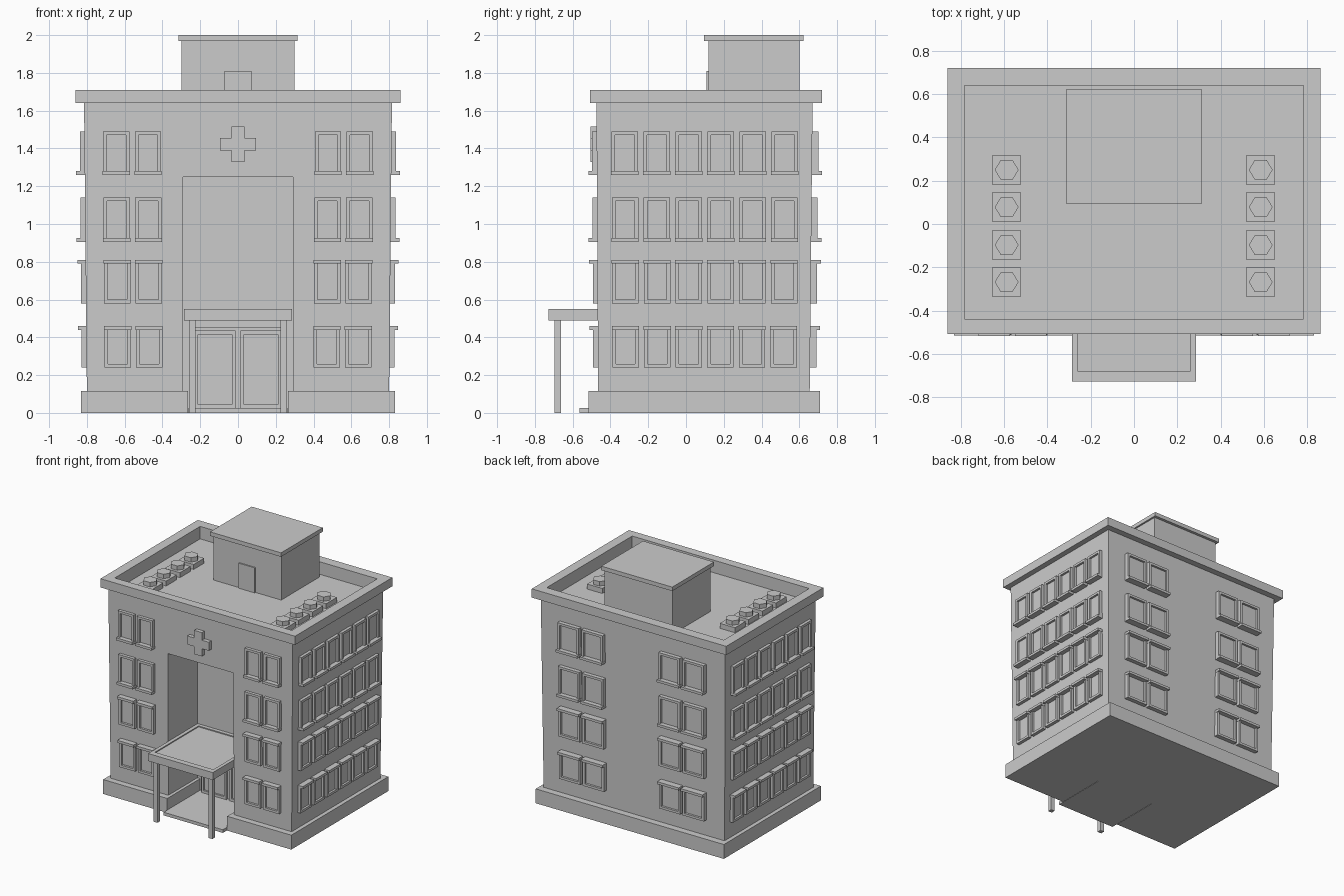
import bpy, bmesh
from math import cos, sin, pi
from mathutils import Matrix, Vector

if "Cube" in bpy.data.objects:
    bpy.data.objects.remove(bpy.data.objects["Cube"])


def finish(name, bm):
    bmesh.ops.recalc_face_normals(bm, faces=bm.faces[:])
    me = bpy.data.meshes.new(name)
    bm.to_mesh(me)
    bm.free()
    ob = bpy.data.objects.new(name, me)
    bpy.context.collection.objects.link(ob)
    return ob


def loft(bm, loops, mat=Matrix()):
    """Bridge successive point loops and cap both ends."""
    rings = [[bm.verts.new(mat @ Vector(p)) for p in lp] for lp in loops]
    n = len(rings[0])
    for a, b in zip(rings, rings[1:]):
        for i in range(n):
            j = (i + 1) % n
            bm.faces.new((a[i], a[j], b[j], b[i]))
    bm.faces.new(rings[0][::-1])
    bm.faces.new(rings[-1])


def rect(x0, x1, y0, y1, z):
    return [(x0, y0, z), (x1, y0, z), (x1, y1, z), (x0, y1, z)]


def box(bm, x0, x1, y0, y1, z0, z1, mat=Matrix()):
    loft(bm, [rect(x0, x1, y0, y1, z0), rect(x0, x1, y0, y1, z1)], mat)


def framed(bm, u0, u1, v0, v1, depth, rim, pane, mat):
    """Panel with a raised rim; local z points out of the wall."""
    inner = (u0 + rim, u1 - rim, v0 + rim, v1 - rim)
    loft(bm, [rect(u0, u1, v0, v1, -0.01), rect(u0, u1, v0, v1, depth),
              rect(*inner, depth), rect(*inner, pane)], mat)


# Slightly flared wall outline at height z: half width, front y, back y
def wall(z):
    t = (z - 0.115) / 1.525
    return 0.80 + 0.015 * t, -0.465 - 0.009 * t, 0.655 + 0.015 * t


def u_shape(w, f, b, r, z):
    return [(-w, f, z), (-r, f, z), (-r, -0.10, z), (r, -0.10, z),
            (r, f, z), (w, f, z), (w, b, z), (-w, b, z)]


# Base plinth and lower walls, both notched for the entrance recess
bm = bmesh.new()
loft(bm, [u_shape(0.832, -0.515, 0.71, 0.265, z) for z in (0, 0.115)])
finish("base_plinth", bm)
bm = bmesh.new()
loft(bm, [u_shape(*wall(z), 0.29, z) for z in (0.115, 1.25)])
finish("lower_walls", bm)

# Upper walls, parapet and sunken roof deck
def wall_rect(z):
    w, f, b = wall(z)
    return rect(-w, w, f, b, z)

outer = (-0.86, 0.86, -0.508, 0.72)
inner = (-0.783, 0.783, -0.438, 0.64)
bm = bmesh.new()
loft(bm, [wall_rect(1.25), wall_rect(1.64), rect(*outer, 1.64), rect(*outer, 1.71),
          rect(*inner, 1.71), rect(*inner, 1.61)])
finish("upper_walls_and_parapet", bm)

# Windows: upper two rows have sills, lower two have lintels
rows = [(0.24, 0.46, False), (0.58, 0.81, False), (0.905, 1.14, True), (1.26, 1.49, True)]
front_cols = [(s * c, 0.14) for s in (-1, 1) for c in (0.478, 0.647)]
back_cols = [(s * c, 0.188) for s in (-1, 1) for c in (0.342, 0.555)]
side_cols = [(-0.325 + 0.17 * i, 0.14) for i in range(6)]


def facade(name, cols, place):
    bm = bmesh.new()
    for z0, z1, sill in rows:
        w, f, b = wall((z0 + z1) / 2)
        mat, sign = place(w, f, b)
        k = w / 0.815
        for c, width in cols:
            c = c * k * sign
            u0, u1 = c - width / 2, c + width / 2
            framed(bm, u0, u1, z0, z1, 0.025, 0.019, 0.008, mat)
            v = z0 if sill else z1 - 0.02
            box(bm, u0 - 0.002, u1 + 0.002, v, v + 0.02, 0, 0.045, mat)
            if sill:
                continue
    finish(name, bm)


# Matrix columns: along the wall, up, outward, origin
def basis(along, out, origin):
    m = Matrix((along, (0, 0, 1), out)).transposed().to_4x4()
    m.translation = origin
    return m


facade("front_windows", front_cols,
       lambda w, f, b: (basis((1, 0, 0), (0, -1, 0), (0, f, 0)), 1))
facade("back_windows", back_cols,
       lambda w, f, b: (basis((-1, 0, 0), (0, 1, 0), (0, b + 0.008, 0)), -1))
facade("right_windows", side_cols,
       lambda w, f, b: (basis((0, 1, 0), (1, 0, 0), (w, 0, 0)), 1))
facade("left_windows", side_cols,
       lambda w, f, b: (basis((0, -1, 0), (-1, 0, 0), (-w, 0, 0)), -1))

# Raised cross above the entrance
a, h, zc = 0.034, 0.095, 1.422
cross = [(-a, -h), (a, -h), (a, -a), (h, -a), (h, a), (a, a),
         (a, h), (-a, h), (-a, a), (-h, a), (-h, -a), (-a, -a)]
bm = bmesh.new()
loft(bm, [[(x, y, z + zc) for x, z in cross] for y in (-0.46, -0.505)])
finish("wall_cross", bm)

# Entrance floor, canopy with shallow rim, and posts
bm = bmesh.new()
box(bm, -0.262, 0.262, -0.565, -0.10, 0, 0.025)
finish("entrance_floor", bm)
c_out, c_in = (-0.286, 0.286, -0.727, -0.10), (-0.258, 0.258, -0.68, -0.13)
bm = bmesh.new()
loft(bm, [rect(*c_out, 0.49), rect(*c_out, 0.55), rect(*c_in, 0.55), rect(*c_in, 0.542)])
finish("entrance_canopy", bm)
for s, side in ((-1, "left"), (1, "right")):
    bm = bmesh.new()
    x = s * 0.243
    box(bm, x - 0.017, x + 0.017, -0.695, -0.662, 0, 0.495)
    finish(side + "_canopy_post", bm)

# Double door at the back of the recess
door_mat = basis((1, 0, 0), (0, -1, 0), (0, -0.10, 0))
bm = bmesh.new()
box(bm, -0.25, 0.25, 0.02, 0.455, -0.01, 0.012, door_mat)
for u0 in (-0.233, 0.013):
    framed(bm, u0, u0 + 0.22, 0.025, 0.435, 0.03, 0.02, 0.016, door_mat)
finish("entrance_doors", bm)

# Roof stair house with cap and door
bm = bmesh.new()
box(bm, -0.30, 0.30, 0.118, 0.60, 1.60, 1.97)
finish("roof_house", bm)
bm = bmesh.new()
box(bm, -0.314, 0.314, 0.095, 0.622, 1.968, 2.0)
finish("roof_house_cap", bm)
bm = bmesh.new()
box(bm, -0.072, 0.072, 0.108, 0.13, 1.60, 1.81)
finish("roof_house_door", bm)

# Roof vents: square box with a hexagonal top
bm = bmesh.new()
for x in (-0.588, 0.585):
    for y in (0.25, 0.078, -0.097, -0.268):
        box(bm, x - 0.067, x + 0.067, y - 0.067, y + 0.067, 1.60, 1.65)
        loft(bm, [[(x + 0.055 * cos(i * pi / 3), y + 0.052 * sin(i * pi / 3), z)
                   for i in range(6)] for z in (1.645, 1.685)])
finish("roof_vents", bm)
